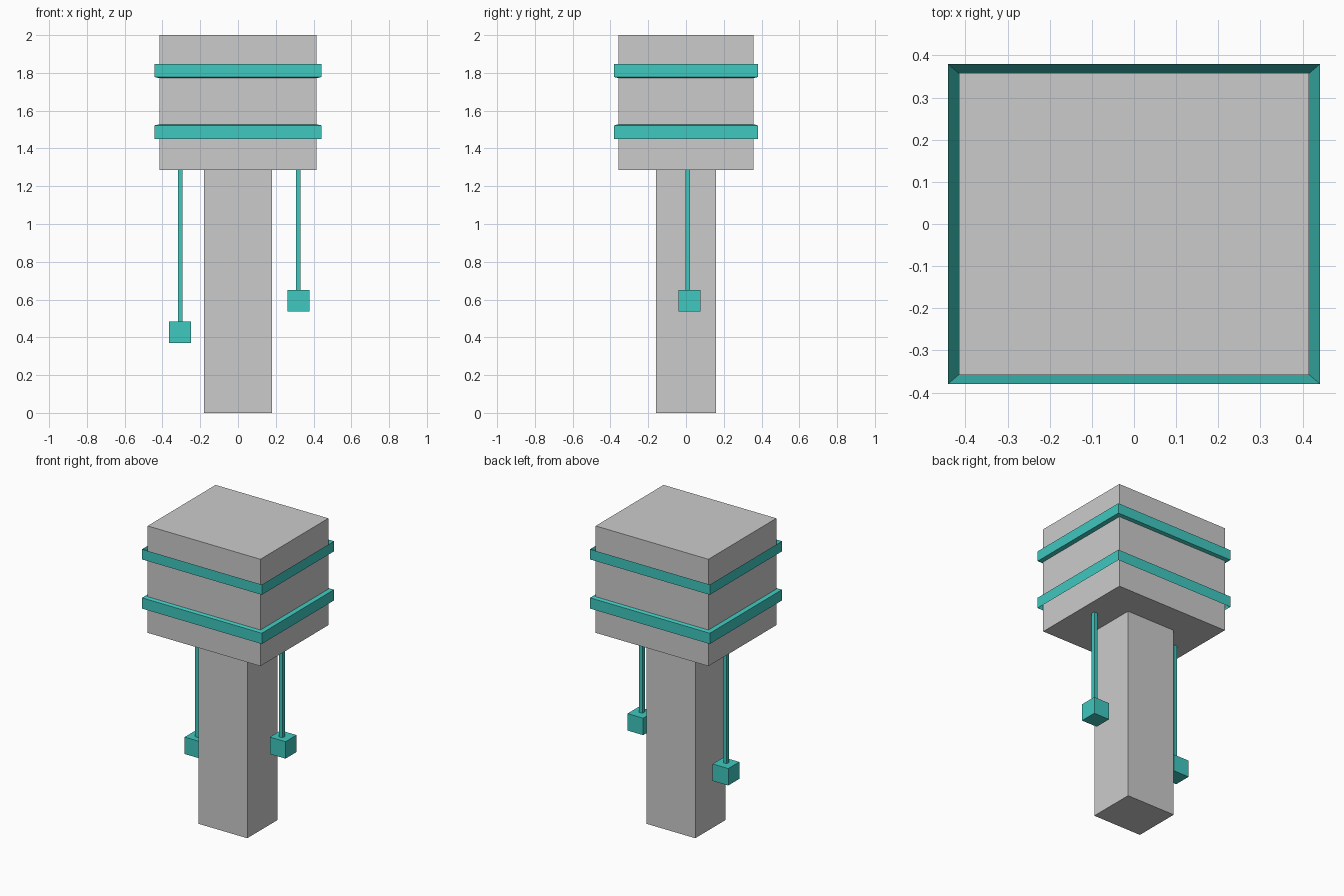
import bpy, bmesh

if "Cube" in bpy.data.objects:
    bpy.data.objects.remove(bpy.data.objects["Cube"])

def material(name, color):
    m = bpy.data.materials.new(name)
    m.diffuse_color = color
    m.use_nodes = True
    m.node_tree.nodes["Principled BSDF"].inputs["Base Color"].default_value = m.diffuse_color
    return m

teal = material("teal", (0.05, 0.58, 0.52, 1))

def finish(name, bm, mat=None):
    bmesh.ops.recalc_face_normals(bm, faces=bm.faces)
    me = bpy.data.meshes.new(name)
    bm.to_mesh(me)
    bm.free()
    if mat:
        me.materials.append(mat)
    ob = bpy.data.objects.new(name, me)
    bpy.context.collection.objects.link(ob)

def box(name, center, hx, hy, z0, z1, mat=None):
    bm = bmesh.new()
    bmesh.ops.create_cube(bm, size=1)
    bmesh.ops.scale(bm, vec=(2 * hx, 2 * hy, z1 - z0), verts=bm.verts)
    bmesh.ops.translate(bm, vec=(*center, (z0 + z1) / 2), verts=bm.verts)
    finish(name, bm, mat)

def band(name, section, mat):
    # sweep a closed (half_x, half_y, z) section around a rectangle
    bm = bmesh.new()
    rings = [[bm.verts.new((sx * hx, sy * hy, z)) for hx, hy, z in section]
             for sx, sy in ((-1, -1), (1, -1), (1, 1), (-1, 1))]
    n = len(section)
    for i in range(4):
        a, b = rings[i], rings[(i + 1) % 4]
        for j in range(n):
            k = (j + 1) % n
            bm.faces.new((a[j], b[j], b[k], a[k]))
    finish(name, bm, mat)

HX, HY = 0.416, 0.358      # head half sizes
BX, BY = 0.442, 0.38       # band half sizes

# post and head
box("post", (0, 0), 0.18, 0.159, 0, 1.288)
box("head", (0, 0), HX, HY, 1.287, 2.0)

# wedge-section bands, mirrored about the middle of the head
for name, tip, near, far in (("upper_band", 1.772, 1.778, 1.846),
                             ("lower_band", 1.528, 1.522, 1.450)):
    band(name, [(BX, BY, far), (BX, BY, near), (HX, HY, tip)], teal)

# hanging cords with cube weights
for side, cord, weight, z in (("left", (-0.306, 0.014), (-0.308, 0.019), 0.37),
                              ("right", (0.319, 0.009), (0.32, 0.019), 0.538)):
    box(side + "_cord", cord, 0.0125, 0.0125, z + 0.112, 1.29, teal)
    box(side + "_weight", weight, 0.058, 0.058, z, z + 0.113, teal)
